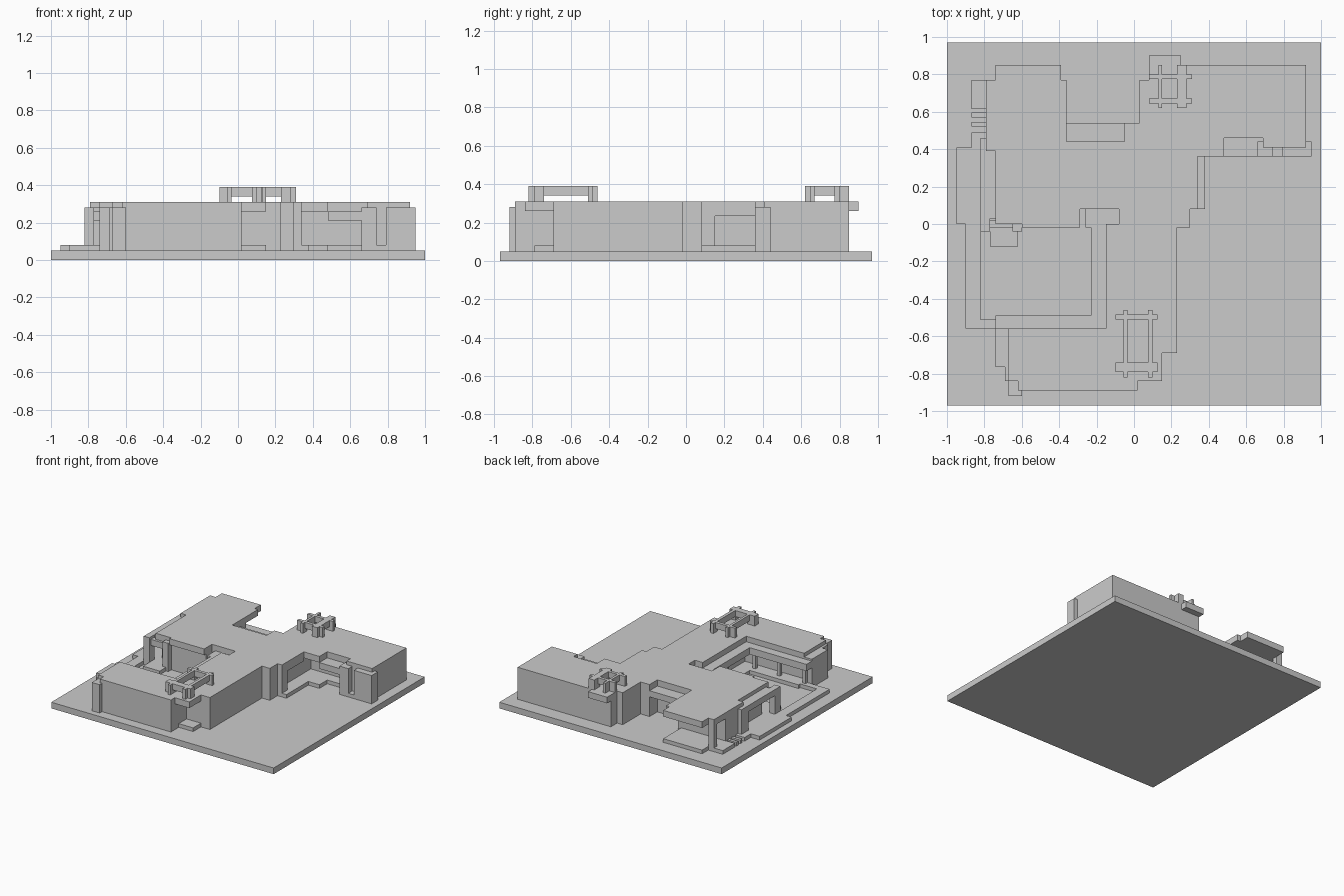
import bpy, bmesh

GROUND, STEP, EAVE, LEDGE, ROOF = 0.05, 0.08, 0.26, 0.28, 0.31


def prism(name, pts, z0, z1):
    """Extrude a plan outline between two heights."""
    bm = bmesh.new()
    face = bm.faces.new([bm.verts.new((x, y, z0)) for x, y in pts])
    ext = bmesh.ops.extrude_face_region(bm, geom=[face])
    for v in ext["geom"]:
        if isinstance(v, bmesh.types.BMVert):
            v.co.z = z1
    bmesh.ops.recalc_face_normals(bm, faces=bm.faces)
    me = bpy.data.meshes.new(name)
    bm.to_mesh(me)
    bm.free()
    ob = bpy.data.objects.new(name, me)
    bpy.context.collection.objects.link(ob)
    return ob


def box(name, x0, x1, y0, y1, z0, z1):
    return prism(name, [(x0, y0), (x1, y0), (x1, y1), (x0, y1)], z0, z1)


def pergola(name, xs, ys, xbars, ybars, ypost):
    """Crossed roof beams with plus-shaped feet at the corners."""
    for y0, y1 in ybars:
        box(name + "_cross_beam", *xs, y0, y1, 0.34, 0.39)
    for x0, x1 in xbars:
        box(name + "_long_beam", x0, x1, *ys, 0.34, 0.39)
    for (xa, xb) in ((xs[0], xbars[0][1]), (xbars[1][0], xs[1])):
        for y0, y1 in ybars:
            box(name + "_foot", xa, xb, y0, y1, ROOF, 0.34)
    for x0, x1 in xbars:
        box(name + "_foot", x0, x1, ys[0], ypost[0], ROOF, 0.34)
        box(name + "_foot", x0, x1, ypost[1], ys[1], ROOF, 0.34)


# Site slab
box("site_slab", -1, 1, -0.97, 0.97, 0, GROUND)

# Flat roof plate
prism("roof", [
    (-0.79, 0.39), (-0.79, 0.77), (-0.74, 0.77), (-0.74, 0.85), (-0.39, 0.85),
    (-0.39, 0.77), (-0.36, 0.77), (-0.36, 0.44), (-0.05, 0.44), (-0.05, 0.54),
    (0.03, 0.54), (0.03, 0.77), (0.08, 0.77), (0.08, 0.90), (0.25, 0.90),
    (0.25, 0.85), (0.92, 0.85), (0.92, 0.41), (0.69, 0.41), (0.69, 0.46),
    (0.48, 0.46), (0.48, 0.36), (0.34, 0.36), (0.34, 0.08), (0.30, 0.08),
    (0.30, -0.02), (0.23, -0.02), (0.23, -0.69), (0.15, -0.69), (0.15, -0.84),
    (0.02, -0.84), (0.02, -0.89), (-0.62, -0.89), (-0.62, -0.84),
    (-0.67, -0.84), (-0.67, -0.56), (-0.15, -0.56), (-0.15, 0.0), (-0.08, 0.0),
    (-0.08, 0.08), (-0.29, 0.08), (-0.29, -0.02), (-0.60, -0.02), (-0.60, 0.0),
    (-0.74, 0.0), (-0.74, 0.39)], EAVE, ROOF)

# Walls below the roof, set back at the porches
prism("walls", [
    (-0.79, 0.39), (-0.79, 0.62), (-0.36, 0.62), (-0.36, 0.44), (-0.05, 0.44),
    (-0.05, 0.54), (0.03, 0.54), (0.03, 0.77), (0.08, 0.77), (0.08, 0.85),
    (0.92, 0.85), (0.92, 0.41), (0.66, 0.41), (0.66, 0.55), (0.27, 0.55),
    (0.27, 0.15), (0.34, 0.15), (0.34, 0.08), (0.30, 0.08), (0.30, -0.02),
    (0.23, -0.02), (0.23, -0.69), (0.02, -0.69), (0.02, -0.89), (-0.62, -0.89),
    (-0.62, -0.84), (-0.67, -0.84), (-0.67, -0.60), (-0.11, -0.60),
    (-0.11, 0.08), (-0.29, 0.08), (-0.29, 0.0), (-0.60, 0.0), (-0.60, 0.08),
    (-0.74, 0.08), (-0.74, 0.39)], GROUND, EAVE)

# Stepped canopy round the west court
prism("court_canopy", [
    (-0.74, -0.49), (-0.74, -0.58), (-0.14, -0.58), (-0.14, 0.0), (-0.08, 0.0),
    (-0.08, 0.08), (-0.26, 0.08), (-0.26, -0.02), (-0.23, -0.02),
    (-0.23, -0.49)], 0.21, 0.265)

# South wing, west end blocks and corner pilaster
prism("west_end_block", [
    (-0.74, -0.56), (-0.74, -0.765), (-0.69, -0.765), (-0.69, -0.84),
    (-0.66, -0.84), (-0.66, -0.56)], GROUND, LEDGE)
box("corner_pilaster", -0.67, -0.60, -0.92, -0.84, GROUND, LEDGE)

# East porch pieces
box("east_lintel", 0.30, 0.34, 0.15, 0.36, 0.235, EAVE)
prism("east_porch_floor", [
    (0.26, 0.08), (0.38, 0.08), (0.38, 0.36), (0.48, 0.36), (0.48, 0.46),
    (0.67, 0.46), (0.67, 0.56), (0.26, 0.56)], GROUND, STEP)
box("east_beam", 0.48, 0.66, 0.36, 0.46, 0.21, EAVE)
box("east_narrow_pier", 0.66, 0.74, 0.36, 0.44, GROUND, LEDGE)
box("east_wide_pier", 0.79, 0.95, 0.36, 0.44, GROUND, LEDGE)
box("east_threshold", 0.74, 0.79, 0.36, 0.42, GROUND, STEP)

# South-east corner porch step
box("south_porch_step", 0.01, 0.15, -0.79, -0.68, GROUND, STEP)

# North court canopy and west wing porch
box("north_canopy", -0.36, -0.05, 0.43, 0.54, 0.21, EAVE)
box("north_porch_floor", -0.87, -0.39, 0.615, 0.77, GROUND, STEP)
box("north_porch_apron", -0.74, -0.39, 0.77, 0.85, GROUND, STEP)
box("north_porch_post", -0.79, -0.74, 0.73, 0.77, STEP, EAVE)

# Stepping slabs on the west side
for y0, y1 in ((0.57, 0.595), (0.52, 0.545)):
    box("stepping_slab", -0.87, -0.78, y0, y1, GROUND, STEP)

# Low terrace path round the west court
prism("west_terrace", [
    (-0.87, 0.49), (-0.87, 0.41), (-0.95, 0.41), (-0.95, 0.0), (-0.90, 0.0),
    (-0.90, -0.56), (-0.66, -0.56), (-0.66, -0.51), (-0.82, -0.51),
    (-0.82, -0.02), (-0.60, -0.02), (-0.60, 0.09), (-0.73, 0.09),
    (-0.73, 0.40), (-0.78, 0.40), (-0.78, 0.49)], GROUND, STEP)
box("court_walk", -0.67, -0.10, -0.61, -0.49, GROUND, STEP)
box("court_walk_side", -0.23, -0.10, -0.49, 0.0, GROUND, STEP)

# West porch frame: beam, piers and step
box("west_beam", -0.82, -0.74, 0.03, 0.46, 0.23, LEDGE)
box("west_corner_pier", -0.82, -0.77, -0.04, 0.03, GROUND, LEDGE)
box("west_inner_pier", -0.65, -0.60, -0.04, 0.02, GROUND, LEDGE)
box("west_front_beam", -0.77, -0.62, -0.02, 0.02, 0.21, EAVE)
box("west_back_pier", -0.82, -0.74, 0.37, 0.46, STEP, 0.23)
box("west_porch_step", -0.77, -0.62, -0.12, -0.02, GROUND, STEP)

# Court posts under the canopy
for x in (-0.70, -0.47, -0.25):
    box("court_post", x, x + 0.025, -0.56, -0.535, STEP, 0.21)
for y in (-0.30, -0.06):
    box("court_side_post", -0.175, -0.15, y, y + 0.025, STEP, 0.21)

# Rooftop pergolas
pergola("north_pergola", (0.08, 0.31), (0.62, 0.85),
        ((0.13, 0.15), (0.23, 0.28)), ((0.645, 0.67), (0.775, 0.80)), (0.67, 0.80))
pergola("south_pergola", (-0.10, 0.125), (-0.82, -0.46),
        ((-0.055, -0.035), (0.075, 0.10)), ((-0.79, -0.74), (-0.51, -0.485)), (-0.74, -0.51))
